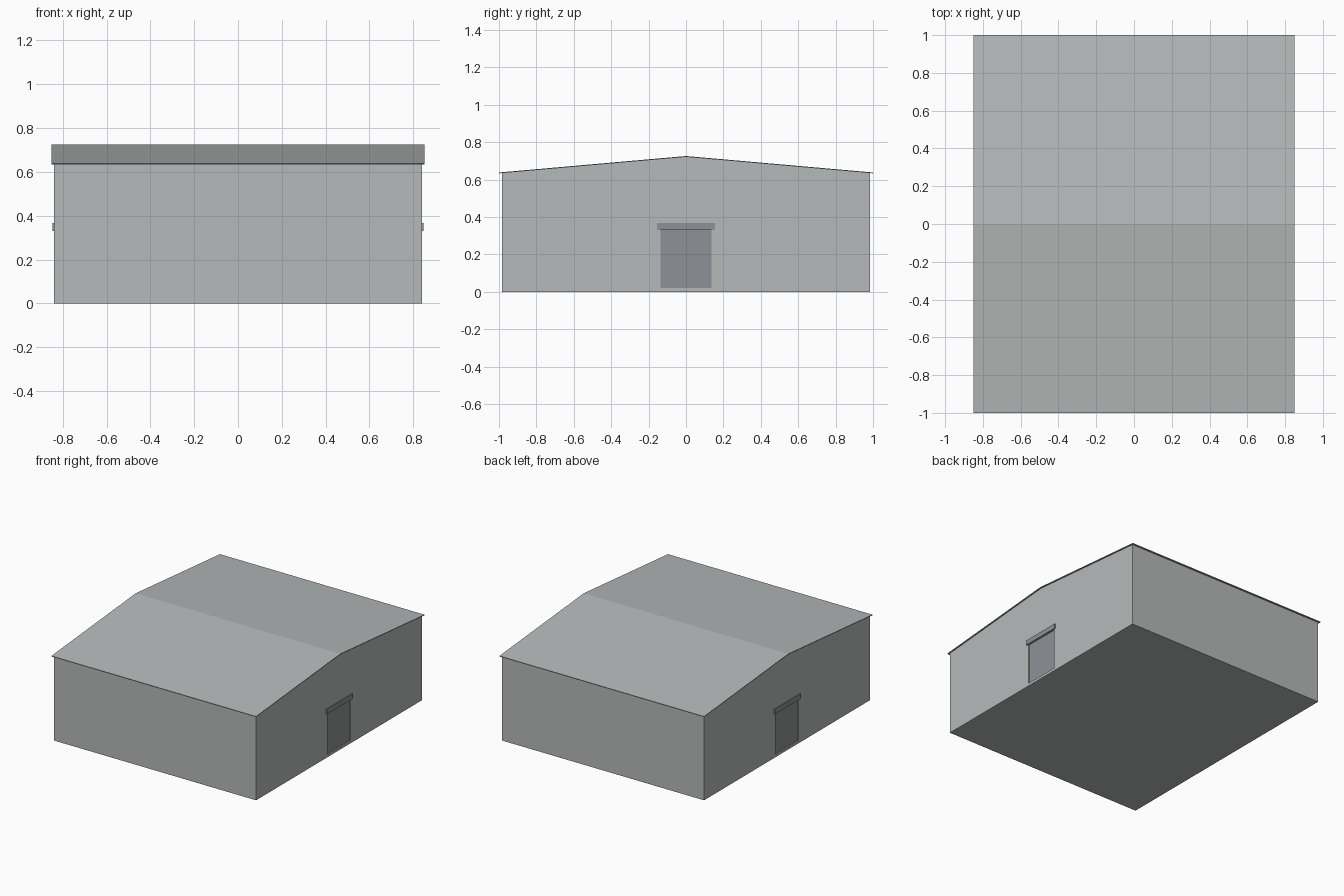
import bpy
import bmesh

cube = bpy.data.objects.get("Cube")
if cube:
    bpy.data.objects.remove(cube, do_unlink=True)


def material(name, rgb):
    m = bpy.data.materials.new(name)
    m.use_nodes = True
    m.diffuse_color = (*rgb, 1)
    m.node_tree.nodes["Principled BSDF"].inputs["Base Color"].default_value = (*rgb, 1)
    return m


light_grey = material("light grey", (0.47, 0.49, 0.49))
door_grey = material("blue grey", (0.27, 0.285, 0.31))


def extrude_x(name, profile, half, mat):
    """Solid made by sweeping a y-z profile from -half to +half along x."""
    bm = bmesh.new()
    face = bm.faces.new([bm.verts.new((-half, y, z)) for y, z in profile])
    out = bmesh.ops.extrude_face_region(bm, geom=[face])
    verts = [v for v in out["geom"] if isinstance(v, bmesh.types.BMVert)]
    bmesh.ops.translate(bm, verts=verts, vec=(2 * half, 0, 0))
    bmesh.ops.recalc_face_normals(bm, faces=bm.faces)
    mesh = bpy.data.meshes.new(name)
    bm.to_mesh(mesh)
    bm.free()
    mesh.materials.append(mat)
    obj = bpy.data.objects.new(name, mesh)
    bpy.context.collection.objects.link(obj)
    return obj


def box(name, x0, x1, y, z0, z1, mat):
    """Box centred on y = 0, between two x and two z values."""
    obj = extrude_x(name, [(-y, z0), (y, z0), (y, z1), (-y, z1)], abs(x1 - x0) / 2, mat)
    obj.location.x = (x0 + x1) / 2
    return obj


# Hall with gable ends
WALL_X, WALL_Y, EAVE, RIDGE, SHEET = 0.84, 0.985, 0.638, 0.726, 0.005
walls = extrude_x("walls", [(-WALL_Y, 0), (WALL_Y, 0), (WALL_Y, EAVE - 0.002),
                            (0, RIDGE - 0.003), (-WALL_Y, EAVE - 0.002)], WALL_X, light_grey)

# Thin overhanging roof sheet
extrude_x("roof", [(-1, EAVE), (0, RIDGE), (1, EAVE),
                   (1, EAVE - SHEET), (0, RIDGE - SHEET), (-1, EAVE - SHEET)], 0.85, light_grey)

# Recessed door and hood on each gable
for side, s in (("left", 1), ("right", -1)):
    cutter = box(side + "_door_cutter", s * 0.83, s * 0.86, 0.137, 0.02, 0.331, light_grey)
    cutter.hide_render = True
    cutter.hide_set(True)
    cut = walls.modifiers.new(side + "_doorway", 'BOOLEAN')
    cut.object = cutter
    cut.solver = 'EXACT'
    box(side + "_door", s * 0.826, s * 0.832, 0.137, 0.02, 0.331, door_grey)
    box(side + "_door_hood", s * 0.835, s * 0.847, 0.154, 0.331, 0.368, door_grey)

# Keep the finished walls and drop the cutters
bpy.context.view_layer.update()
finished = bpy.data.meshes.new_from_object(
    walls.evaluated_get(bpy.context.evaluated_depsgraph_get()))
walls.modifiers.clear()
walls.data = finished
for obj in [o for o in bpy.data.objects if o.name.endswith("_cutter")]:
    bpy.data.objects.remove(obj, do_unlink=True)
